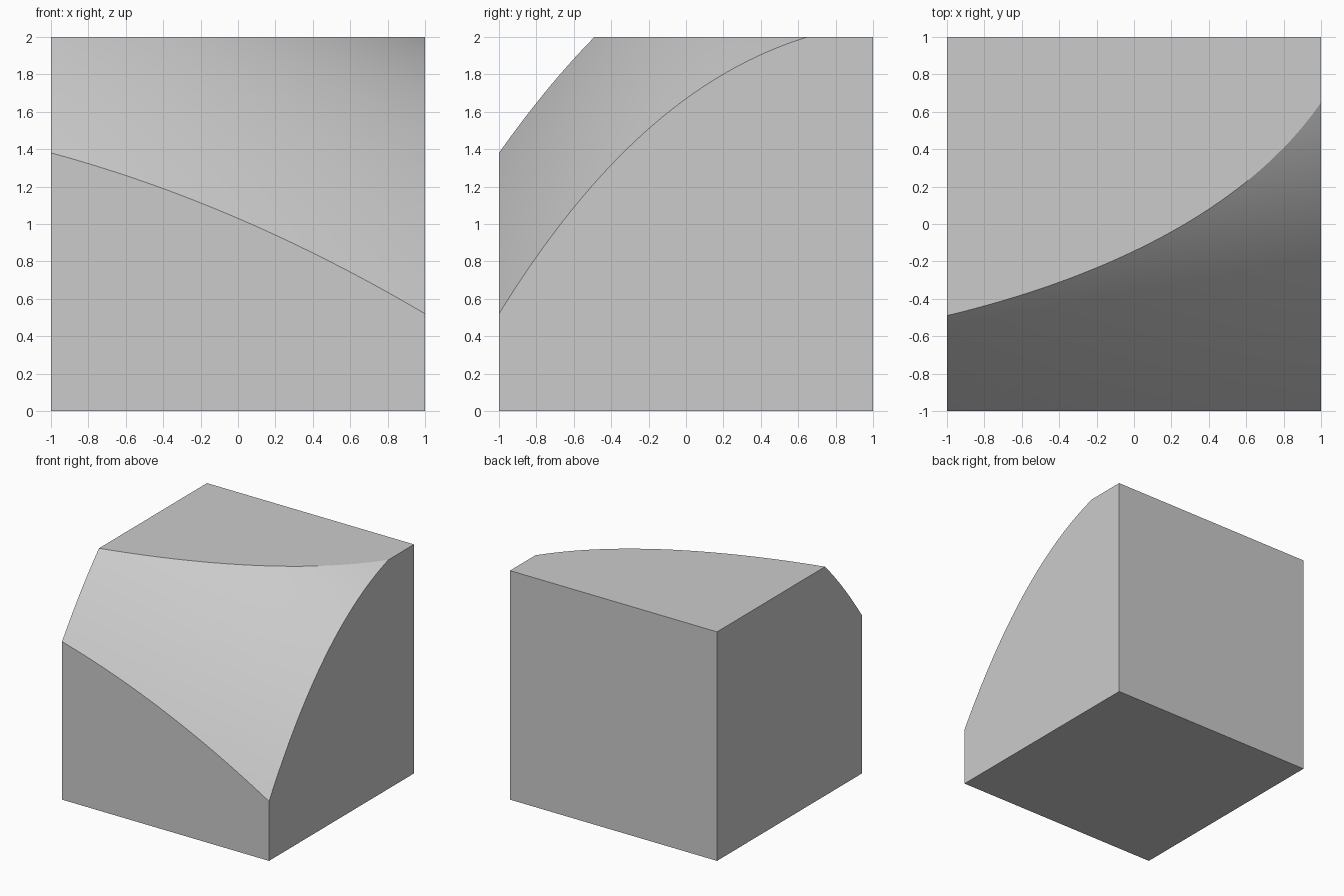
import bpy, bmesh

cube = bpy.data.objects.get("Cube")
if cube:
    bpy.data.objects.remove(cube, do_unlink=True)

NX, NY = 40, 30   # patch resolution
TOP = 2.0


def height(x, y):
    """Height of the domed cut above the base."""
    z = 2.117 - 0.367 * x - 0.08 * x * x + y * (0.698 + 0.063 * x) - 0.389 * y * y
    z -= 0.012 * (1 + y) * (1 - x * x)
    return z + 0.025 * (x + 1) * y * (y + 1) * (y - 0.65)


def top_edge(x):
    """Depth at which the domed cut meets the flat top."""
    low, high = -1.0, 0.9
    for _ in range(40):
        mid = (low + high) / 2
        if height(x, mid) < TOP:
            low = mid
        else:
            high = mid
    return low


bm = bmesh.new()

# Domed cut: rows run from the front edge back to the top edge
rows = []
for i in range(NX + 1):
    x = -1 + 2 * i / NX
    back = top_edge(x)
    row = []
    for j in range(NY + 1):
        y = -1 + (back + 1) * j / NY
        row.append(bm.verts.new((x, y, TOP if j == NY else height(x, y))))
    rows.append(row)
for a, b in zip(rows, rows[1:]):
    for j in range(NY):
        bm.faces.new((a[j], b[j], b[j + 1], a[j + 1])).smooth = True

# Remaining block corners
fl, fr, br, bl = [bm.verts.new((x, y, 0)) for x, y in ((-1, -1), (1, -1), (1, 1), (-1, 1))]
tr, tl = bm.verts.new((1, 1, TOP)), bm.verts.new((-1, 1, TOP))

# Flat sides, each following the edge of the cut
front_edge = [r[0] for r in rows]
rear_edge = [r[-1] for r in rows]
bm.faces.new([fl, fr] + front_edge[::-1])
bm.faces.new([fr, br, tr] + rows[-1][::-1])
bm.faces.new([bl, fl] + rows[0] + [tl])
bm.faces.new(rear_edge + [tr, tl])
bm.faces.new((br, bl, tl, tr))
bm.faces.new((bl, br, fr, fl))

# Crisp edges wherever a flat side meets anything
for e in bm.edges:
    e.smooth = all(f.smooth for f in e.link_faces)
bmesh.ops.recalc_face_normals(bm, faces=bm.faces[:])

mesh = bpy.data.meshes.new("cut_block")
bm.to_mesh(mesh)
bm.free()

grey = bpy.data.materials.new("light_grey")
grey.use_nodes = True
colour = (0.6, 0.6, 0.6, 1)
grey.diffuse_color = colour
grey.node_tree.nodes["Principled BSDF"].inputs["Base Color"].default_value = colour
mesh.materials.append(grey)

block = bpy.data.objects.new("cut_block", mesh)
bpy.context.collection.objects.link(block)
